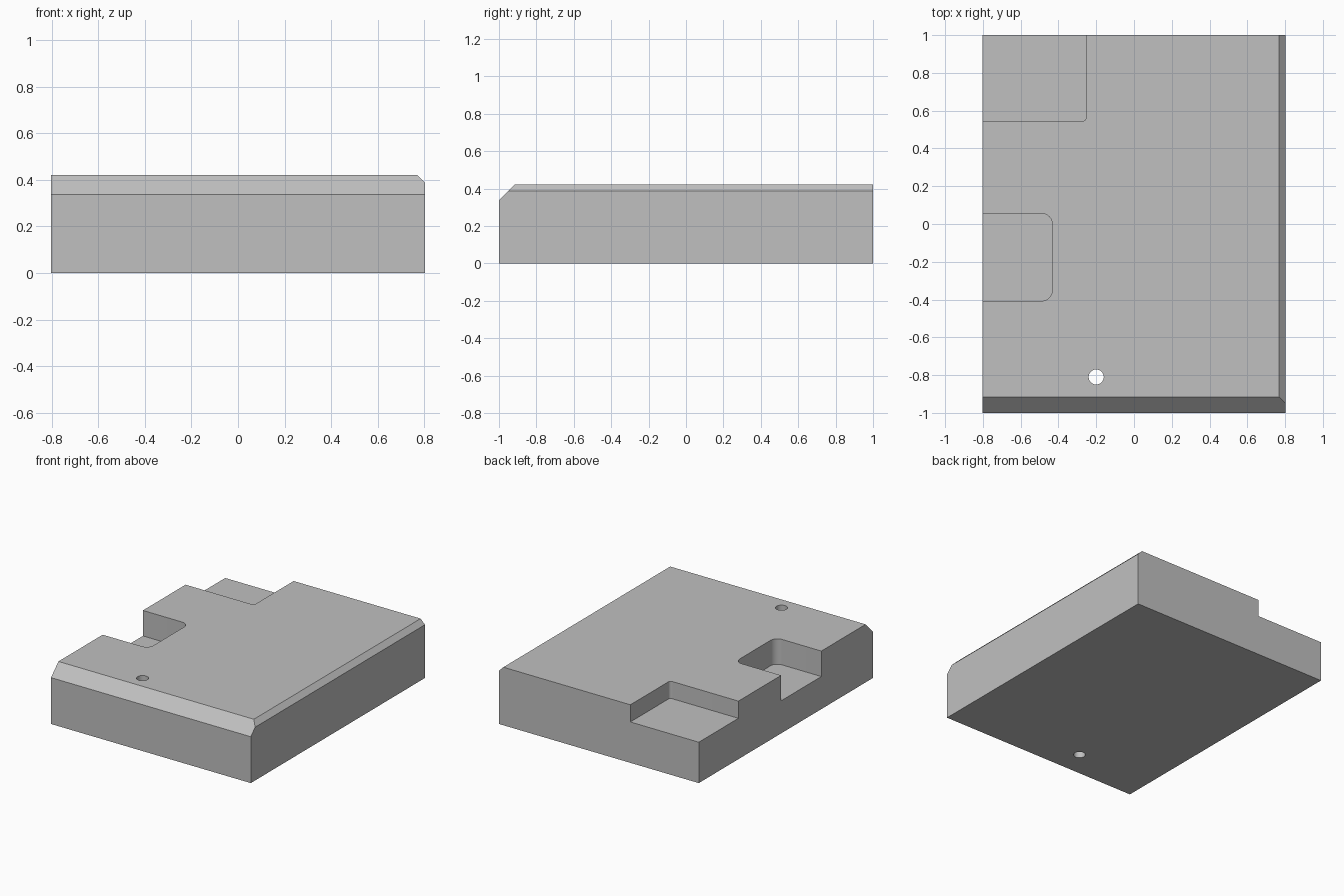
import bpy, bmesh
from math import cos, sin, pi
from mathutils import Matrix, Vector

cube = bpy.data.objects.get("Cube")
if cube:
    bpy.data.objects.remove(cube, do_unlink=True)

HALF_X, HALF_Y, TOP = 0.803, 1.0, 0.422

grey = bpy.data.materials.new("plain grey")
grey.use_nodes = True
colour = (0.53, 0.53, 0.53, 1)
grey.diffuse_color = colour
grey.node_tree.nodes["Principled BSDF"].inputs["Base Color"].default_value = colour


def add_object(name, bm):
    bmesh.ops.recalc_face_normals(bm, faces=bm.faces)
    mesh = bpy.data.meshes.new(name)
    bm.to_mesh(mesh)
    bm.free()
    mesh.materials.append(grey)
    obj = bpy.data.objects.new(name, mesh)
    bpy.context.collection.objects.link(obj)
    return obj


def chamfer(bm, point, normal):
    """Slice off everything beyond a plane and cap the cut."""
    cut = bmesh.ops.bisect_plane(bm, geom=bm.verts[:] + bm.edges[:] + bm.faces[:],
                                 plane_co=point, plane_no=Vector(normal).normalized(),
                                 clear_outer=True)
    edges = [e for e in cut["geom_cut"] if isinstance(e, bmesh.types.BMEdge)]
    bmesh.ops.holes_fill(bm, edges=edges, sides=0)


def prism(name, outline, bottom, top):
    bm = bmesh.new()
    base = bm.faces.new([bm.verts.new((x, y, bottom)) for x, y in outline])
    wall = bmesh.ops.extrude_face_region(bm, geom=[base])["geom"]
    bmesh.ops.translate(bm, vec=(0, 0, top - bottom),
                        verts=[v for v in wall if isinstance(v, bmesh.types.BMVert)])
    return add_object(name, bm)


def arc(cx, cy, radius, start, end, steps):
    return [(cx + radius * cos(start + (end - start) * i / steps),
             cy + radius * sin(start + (end - start) * i / steps)) for i in range(steps + 1)]


def pocket(name, inner_x, y0, y1, radius, floor):
    """Pocket open to the right side, with rounded inner corners."""
    outline = [(-1, y1), (-1, y0)]
    outline += arc(inner_x - radius, y0 + radius, radius, -pi / 2, 0, 10)
    outline += arc(inner_x - radius, y1 - radius, radius, 0, pi / 2, 10)
    return prism(name, outline, floor, TOP + 0.1)


# Block with front and left-side chamfers
bm = bmesh.new()
bmesh.ops.create_cube(bm, size=1, matrix=Matrix.Translation((0, 0, TOP / 2))
                      @ Matrix.Diagonal((2 * HALF_X, 2 * HALF_Y, TOP, 1)))
chamfer(bm, (0, -HALF_Y + 0.085, TOP), (0, -1, 1))
chamfer(bm, (HALF_X - 0.035, 0, TOP), (1, 0, 1))
block = add_object("block", bm)

# Corner step, side pocket and through hole
cutters = [
    pocket("corner_step_cutter", -0.253, 0.545, 1.2, 0.02, 0.297),
    pocket("side_pocket_cutter", -0.433, -0.407, 0.055, 0.055, 0.237),
    prism("hole_cutter", arc(-0.2, -0.81, 0.04, 0, 2 * pi, 32)[:-1], -0.1, TOP + 0.1),
]
bpy.context.view_layer.objects.active = block
for cutter in cutters:
    cutter.hide_render = True
    mod = block.modifiers.new(cutter.name, "BOOLEAN")
    mod.operation, mod.solver, mod.object = "DIFFERENCE", "EXACT", cutter
    bpy.ops.object.modifier_apply(modifier=mod.name)
    bpy.data.objects.remove(cutter, do_unlink=True)

bpy.ops.object.select_all(action="DESELECT")
block.select_set(True)
bpy.ops.object.shade_smooth_by_angle(angle=pi / 6)
